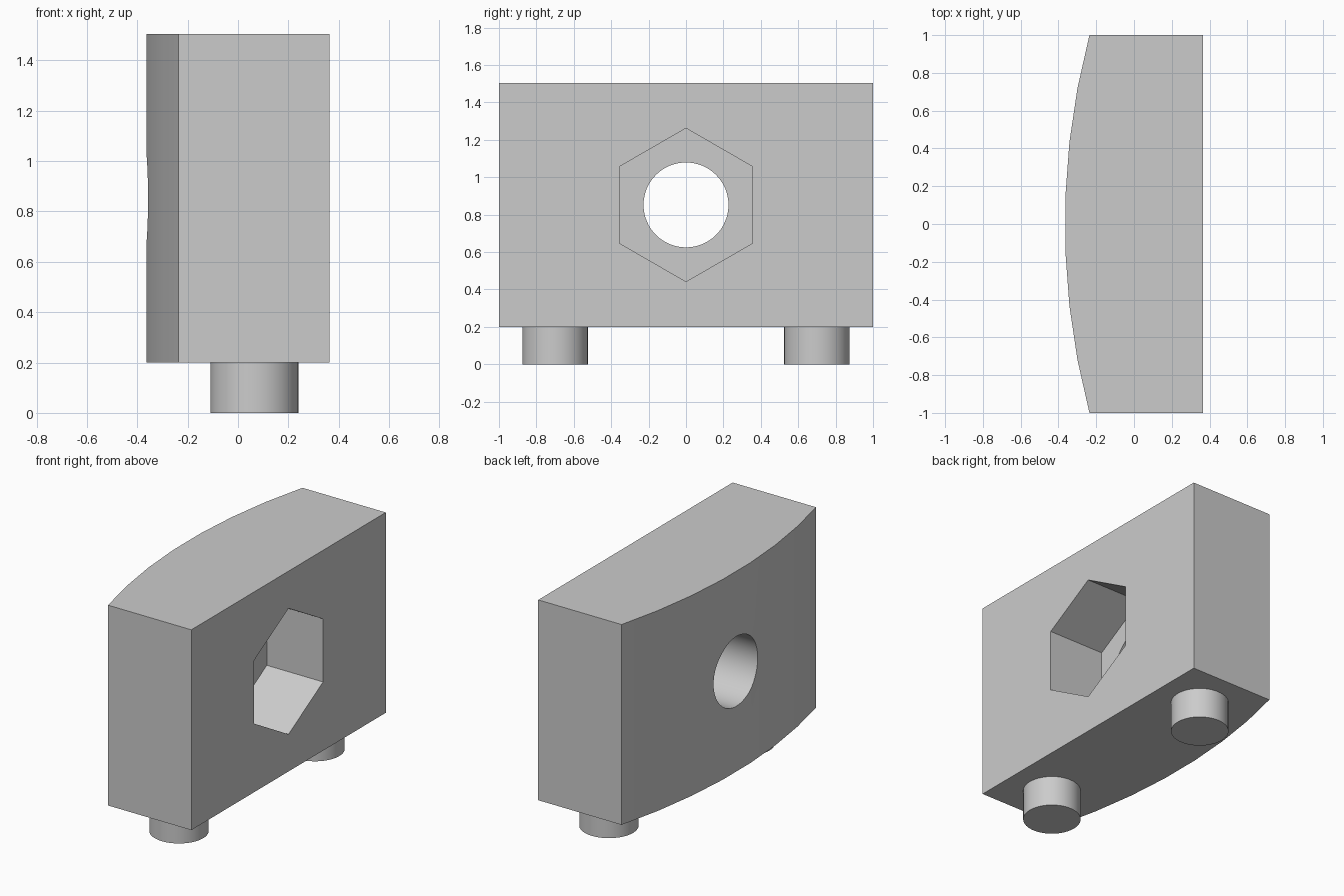
import bpy, bmesh, math
from mathutils import Matrix

cube = bpy.data.objects.get("Cube")
if cube:
    bpy.data.objects.remove(cube, do_unlink=True)

GREY = (0.6, 0.6, 0.6, 1.0)
grey = bpy.data.materials.new("plain_grey")
grey.use_nodes = True
grey.diffuse_color = GREY
grey.node_tree.nodes["Principled BSDF"].inputs["Base Color"].default_value = GREY

FRONT_X, EDGE_X, SAG = 0.364, -0.236, 0.13
BOTTOM, TOP = 0.2, 1.504
MID_Z = (BOTTOM + TOP) / 2


def make_object(name, bm):
    bmesh.ops.recalc_face_normals(bm, faces=bm.faces)
    mesh = bpy.data.meshes.new(name)
    bm.to_mesh(mesh)
    bm.free()
    mesh.materials.append(grey)
    obj = bpy.data.objects.new(name, mesh)
    bpy.context.collection.objects.link(obj)
    return obj


def prism(name, sides, radius, depth, matrix):
    bm = bmesh.new()
    bmesh.ops.create_cone(bm, cap_ends=True, segments=sides, radius1=radius,
                          radius2=radius, depth=depth, matrix=matrix)
    return make_object(name, bm)


def activate(obj):
    bpy.ops.object.select_all(action='DESELECT')
    obj.select_set(True)
    bpy.context.view_layer.objects.active = obj


def cut(obj, cutter):
    mod = obj.modifiers.new("cut", 'BOOLEAN')
    mod.operation, mod.solver, mod.object = 'DIFFERENCE', 'EXACT', cutter
    activate(obj)
    bpy.ops.object.modifier_apply(modifier=mod.name)
    bpy.data.objects.remove(cutter, do_unlink=True)


# Block: flat on one side, gently bowed on the other
SEGMENTS = 7
radius = (1 + SAG ** 2) / (2 * SAG)
half_angle = math.asin(1 / radius)
profile = [(FRONT_X, -1), (FRONT_X, 1)]
for i in range(SEGMENTS + 1):
    a = half_angle * (1 - 2 * i / SEGMENTS)
    profile.append((EDGE_X - SAG + radius * (1 - math.cos(a)), radius * math.sin(a)))
bm = bmesh.new()
base = bm.faces.new([bm.verts.new((x, y, BOTTOM)) for x, y in profile])
top = bmesh.ops.extrude_face_region(bm, geom=[base])["geom"]
bmesh.ops.translate(bm, vec=(0, 0, TOP - BOTTOM),
                    verts=[v for v in top if isinstance(v, bmesh.types.BMVert)])
block = make_object("block", bm)

# Round through hole and hexagonal nut pocket, both along x
along_x = Matrix.Rotation(math.pi / 2, 4, 'Y')
pocket_depth = 0.405
cut(block, prism("hole_cutter", 64, 0.227, 2, Matrix.Translation((0, 0, MID_Z)) @ along_x))
pocket_x = FRONT_X - pocket_depth + 0.5
bm_turn = Matrix.Rotation(math.pi / 2, 4, 'Z')
hexagon = prism("pocket_cutter", 6, 0.41, 1, Matrix.Translation((pocket_x, 0, MID_Z)) @ along_x @ bm_turn)
# Turn the hexagon so that a corner points straight up
corner = max(hexagon.data.vertices, key=lambda v: v.co.z).co
if abs(corner.y) > 0.01:
    turn = Matrix.Translation((0, 0, MID_Z)) @ Matrix.Rotation(math.pi / 6, 4, 'X')
    hexagon.data.transform(turn @ Matrix.Translation((0, 0, -MID_Z)))
cut(block, hexagon)

# Two locating pegs under the block
pegs = []
for side, y in (("front", -0.7), ("back", 0.7)):
    height = BOTTOM + 0.01
    pegs.append(prism(side + "_peg", 48, 0.175, height, Matrix.Translation((0.065, y, height / 2))))

for obj in [block] + pegs:
    activate(obj)
    bpy.ops.object.shade_smooth_by_angle(angle=math.radians(25))
